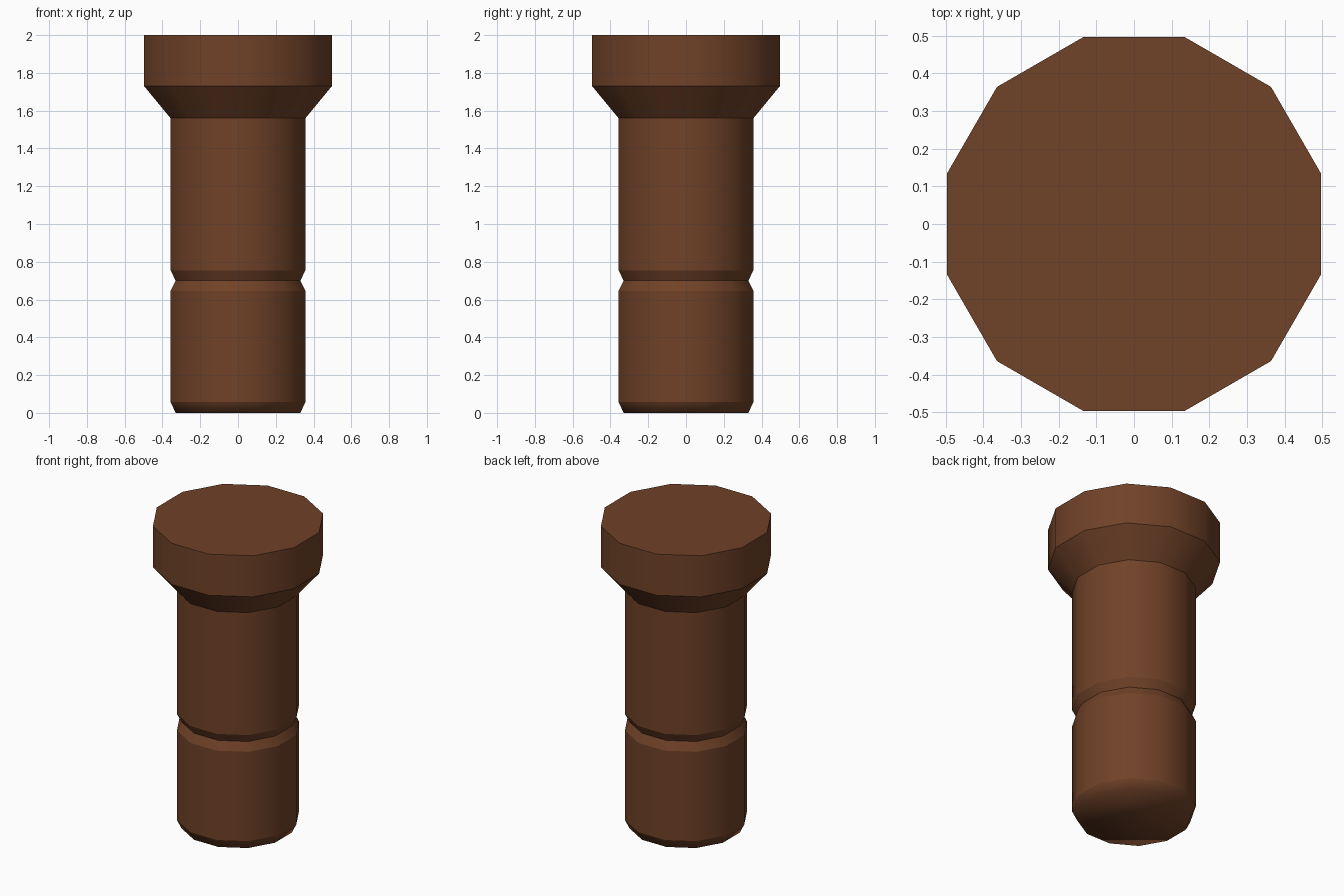
import bpy, bmesh, math

if "Cube" in bpy.data.objects:
    bpy.data.objects.remove(bpy.data.objects["Cube"])

SIDES = 12
K = 1 / math.cos(math.pi / SIDES)  # flat half-width -> corner radius

# Half-width and height of each ring, bottom to top
PROFILE = [(0.33, 0.0), (0.357, 0.058), (0.357, 0.645), (0.33, 0.70),
           (0.357, 0.755), (0.357, 1.56), (0.497, 1.73), (0.497, 2.0)]

wood = bpy.data.materials.new("dark_brown_wood")
wood.diffuse_color = (0.162, 0.054, 0.021, 1)
wood.use_nodes = True
wood.node_tree.nodes["Principled BSDF"].inputs["Base Color"].default_value = wood.diffuse_color

# Turned peg with grooved shaft and flared head
bm = bmesh.new()
rings = []
for half, z in PROFILE:
    rings.append([bm.verts.new((half * K * math.cos(a), half * K * math.sin(a), z))
                  for a in ((i + 0.5) * 2 * math.pi / SIDES for i in range(SIDES))])
for lo, hi in zip(rings, rings[1:]):
    for i in range(SIDES):
        j = (i + 1) % SIDES
        bm.faces.new((lo[i], lo[j], hi[j], hi[i]))
bm.faces.new(rings[-1])
bm.faces.new(rings[0][::-1])

# Smooth around the sides and under the foot, crisp at every other ring
for f in bm.faces:
    f.smooth = True
for e in bm.edges:
    z0, z1 = (v.co.z for v in e.verts)
    e.smooth = not (abs(z0 - z1) < 1e-5 and z0 > 0.01)

mesh = bpy.data.meshes.new("peg")
bm.to_mesh(mesh)
bm.free()
mesh.materials.append(wood)
bpy.context.collection.objects.link(bpy.data.objects.new("peg", mesh))
